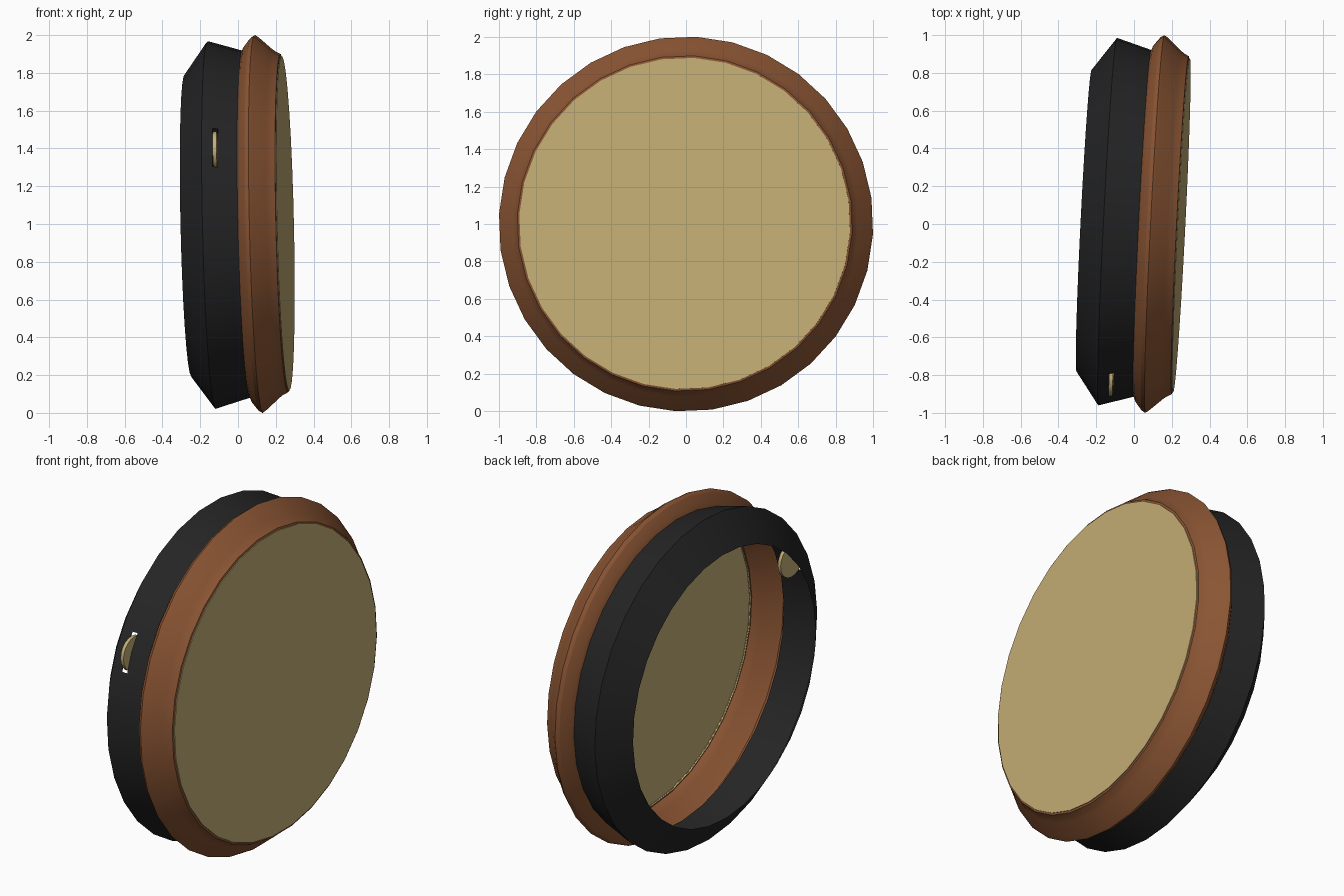
import bpy, bmesh, math
from mathutils import Matrix, Vector

if "Cube" in bpy.data.objects:
    bpy.data.objects.remove(bpy.data.objects["Cube"])

SIDES = 32
START = math.radians(8.05)          # rotation of the polygon rings
SLOT = START + 13 * math.tau / SIDES  # slot sits on one ring corner
SLOT_T = -0.18                      # slot position along the drum axis

# Drum frame: local x is the slightly tilted drum axis
n = Vector((1, -0.05, 0.0225)).normalized()
ey = (Vector((0, 1, 0)) - n * n.y).normalized()
ez = n.cross(ey)
FRAME = Matrix.Translation((0.11, 0, 1)) @ Matrix((n, ey, ez)).transposed().to_4x4()


def material(name, rgb):
    m = bpy.data.materials.new(name)
    m.diffuse_color = (*rgb, 1)
    m.use_nodes = True
    m.node_tree.nodes["Principled BSDF"].inputs["Base Color"].default_value = m.diffuse_color
    return m


BLACK = material("black", (0.018, 0.018, 0.018))
BROWN = material("brown wood", (0.26, 0.092, 0.034))
TAN = material("tan skin", (0.56, 0.43, 0.18))


def point(t, r, a):
    return Vector((t, r * math.cos(a), r * math.sin(a)))


def lathe(profile, cap=False):
    """Open ring shell from (axis position, radius) points."""
    bm = bmesh.new()
    rings = [[bm.verts.new(point(t, r, START + i * math.tau / SIDES))
              for i in range(SIDES)] for t, r in profile]
    for a, b in zip(rings, rings[1:]):
        for i in range(SIDES):
            j = (i + 1) % SIDES
            bm.faces.new((a[i], a[j], b[j], b[i]))
    if cap:
        bm.faces.new(rings[-1])
    bm.normal_update()
    # outward winding: side walls face away from the axis
    f = bm.faces[:][0]
    c = f.calc_center_median()
    if f.normal.dot(Vector((0.2, c.y, c.z))) < 0:
        bmesh.ops.reverse_faces(bm, faces=bm.faces[:])
    return bm


def finish(bm, name, mat):
    me = bpy.data.meshes.new(name)
    bm.to_mesh(me)
    bm.free()
    me.materials.append(mat)
    ob = bpy.data.objects.new(name, me)
    bpy.context.collection.objects.link(ob)
    ob.matrix_world = FRAME
    bpy.ops.object.select_all(action='DESELECT')
    ob.select_set(True)
    bpy.context.view_layer.objects.active = ob
    bpy.ops.object.shade_smooth_by_angle(angle=math.radians(20))
    return ob


# Black back shell with a slot cut through its wall
bm = lathe([(-0.375, 0.80), (-0.25, 0.975), (-0.065, 0.92)])
out = point(0, 1, SLOT)
side = point(0, 1, SLOT + math.pi / 2)
HALF_L, HALF_W = 0.112, 0.014


def near_slot():
    fs = [f for f in bm.faces
          if f.calc_center_median().x > -0.25
          and f.calc_center_median().dot(out) > 0.9]
    return fs + list({e for f in fs for e in f.edges}) + list({v for f in fs for v in f.verts})


for co, no in ((side * HALF_L, side), (side * -HALF_L, side),
               (Vector((SLOT_T + HALF_W, 0, 0)), Vector((1, 0, 0))),
               (Vector((SLOT_T - HALF_W, 0, 0)), Vector((1, 0, 0)))):
    bmesh.ops.bisect_plane(bm, geom=near_slot(), plane_co=co, plane_no=no)
hole = []
for f in bm.faces:
    c = f.calc_center_median()
    if abs(c.x - SLOT_T) < HALF_W and abs(c.dot(side)) < HALF_L and c.dot(out) > 0.8:
        hole.append(f)
bmesh.ops.delete(bm, geom=hole, context='FACES')
finish(bm, "back_shell", BLACK)

# Brown wooden hoop
finish(lathe([(-0.065, 0.92), (-0.055, 0.945), (-0.02, 0.99), (0, 1.002), (0.018, 0.99),
              (0.09, 0.925), (0.11, 0.91), (0.135, 0.897), (0.138, 0.885)]),
       "wooden_hoop", BROWN)

# Flat drum skin
finish(lathe([(0.13, 0.886), (0.142, 0.886)], cap=True), "drum_skin", TAN)

# Small jingle disc through the slot
bm = bmesh.new()
bmesh.ops.create_cone(bm, cap_ends=True, segments=20, radius1=0.1, radius2=0.1, depth=0.02,
                      matrix=Matrix.Translation(point(SLOT_T, 0.91, SLOT))
                      @ Matrix.Rotation(math.pi / 2, 4, 'Y'))
finish(bm, "jingle", TAN)
